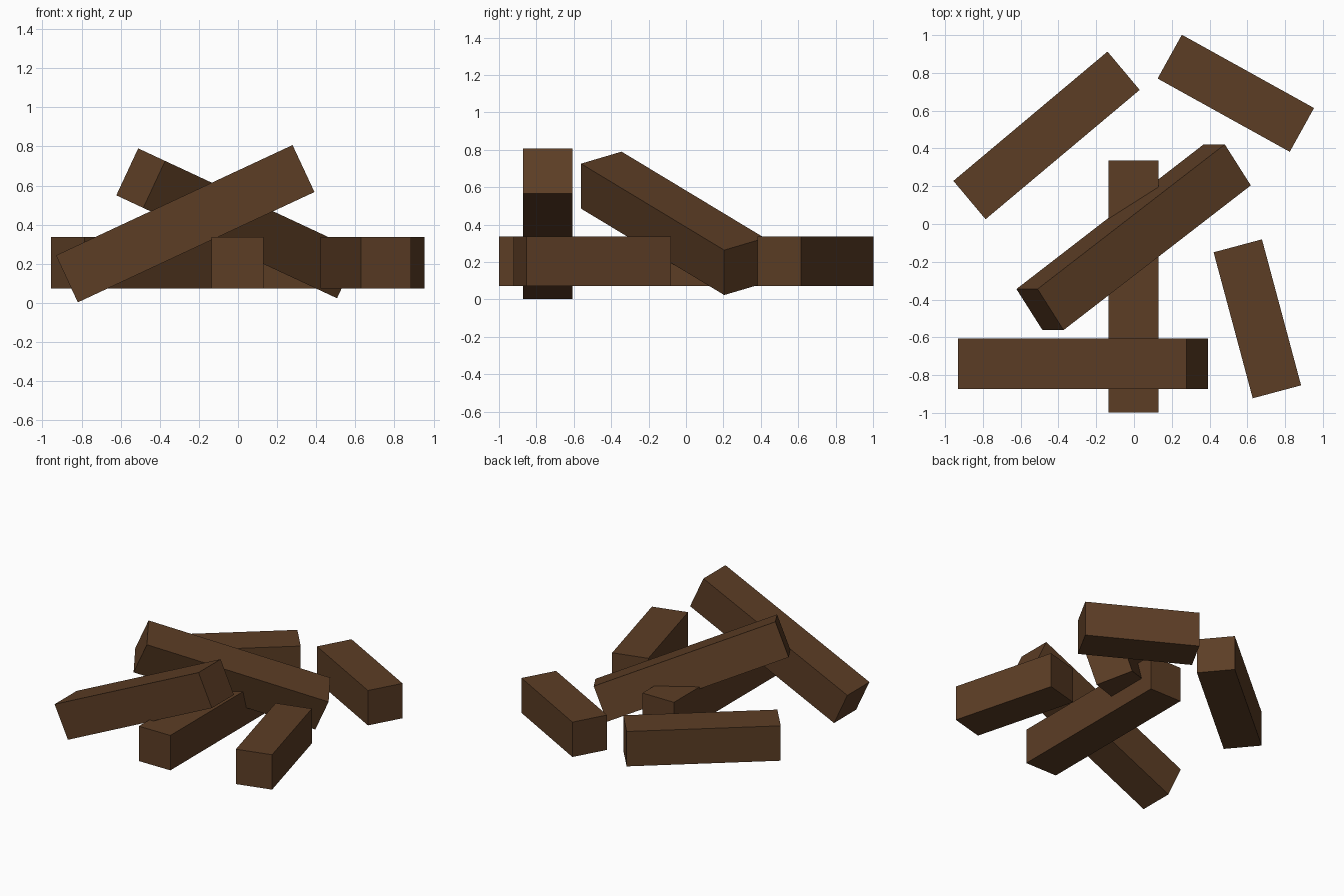
import bpy
from math import radians
from mathutils import Matrix, Vector

if "Cube" in bpy.data.objects:
    bpy.data.objects.remove(bpy.data.objects["Cube"])

brown = bpy.data.materials.new("dark_brown_wood")
brown.diffuse_color = (0.107, 0.047, 0.0185, 1)
brown.use_nodes = True
brown.node_tree.nodes["Principled BSDF"].inputs["Base Color"].default_value = brown.diffuse_color

THICK = 0.265   # square section of every beam
FLAT_Z = 0.205  # centre height of the level beams


def beam(name, length, centre, turn=0, tilt=0):
    """Square beam along x, turned about z, then tilted about y."""
    bpy.ops.mesh.primitive_cube_add(size=1)
    ob = bpy.context.object
    ob.name = name
    ob.data.transform(Matrix.Diagonal((length, THICK, THICK, 1)))
    ob.matrix_world = (Matrix.Translation(Vector(centre))
                       @ Matrix.Rotation(radians(tilt), 4, 'Y')
                       @ Matrix.Rotation(radians(turn), 4, 'Z'))
    ob.data.materials.append(brown)


# Long beams: one level, two leaning across it
beam("long_beam_level", 1.335, (-0.002, -0.331, FLAT_Z), turn=90)
beam("long_beam_leaning_front", 1.335, (-0.27, -0.74, 0.405), tilt=-25)
beam("long_beam_leaning_middle", 1.335, (-0.002, -0.07, 0.407), turn=35, tilt=25)

# Shorter beams lying around the pile
beam("medium_beam_back_left", 1.065, (-0.463, 0.469, FLAT_Z), turn=40)
beam("short_beam_back_right", 0.8, (0.539, 0.692, FLAT_Z), turn=-29)
beam("short_beam_right", 0.8, (0.653, -0.502, FLAT_Z), turn=-75)
